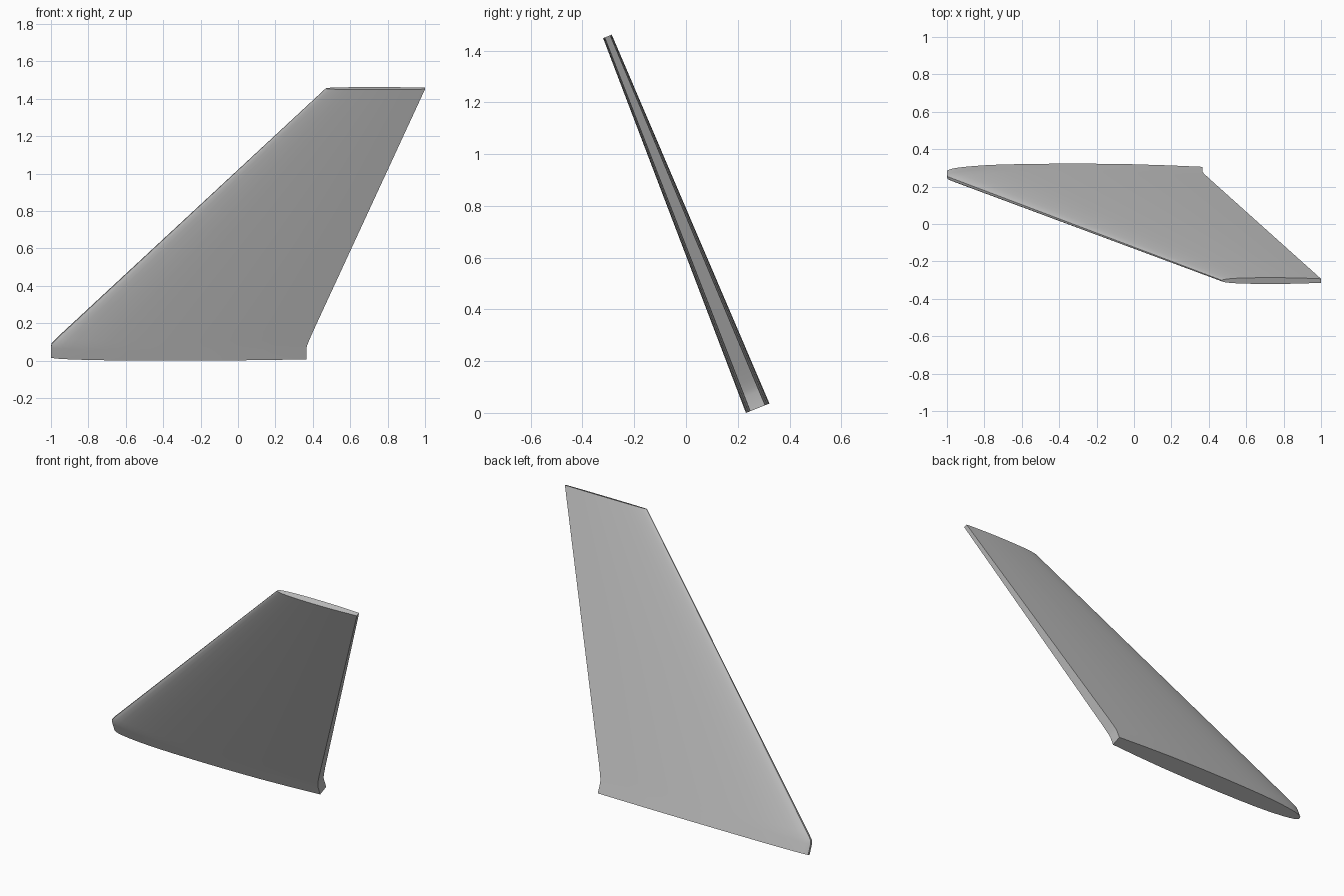
import bpy, bmesh, math

cube = bpy.data.objects.get("Cube")
if cube:
    bpy.data.objects.remove(cube, do_unlink=True)

# Painted grey skin
grey = bpy.data.materials.new("fin grey")
grey.use_nodes = True
color = (0.5, 0.5, 0.5, 1)
grey.diffuse_color = color
grey.node_tree.nodes["Principled BSDF"].inputs["Base Color"].default_value = color

# Half profile: chord fraction and thickness fraction, nose to blunt tail
PROFILE = [(0, 0.15), (0.005, 0.25), (0.02, 0.41), (0.045, 0.54), (0.08, 0.66),
           (0.14, 0.8), (0.21, 0.9), (0.3, 0.96), (0.42, 1), (0.57, 1),
           (0.72, 0.94), (0.87, 0.8), (1, 0.63)]

# Stations up the span: height, nose x, tail x
STATIONS = [(0, -1, 0.365), (0.055, -1, 0.365), (0.075, -0.995, 0.37),
            (0.105, -0.965, 0.382), (0.15, -0.916, 0.402), (1.437, 0.47, 1)]
CANT = math.radians(22)
HEIGHT = STATIONS[-1][0]
ROOT_Y, ROOT_Z = 0.277, 0.018
ROOT_HALF, TIP_HALF = 0.049, 0.018


def section(bm, height, nose, tail):
    """Closed airfoil ring lying square to the canted span."""
    half = ROOT_HALF + (TIP_HALF - ROOT_HALF) * height / HEIGHT
    y, z = ROOT_Y - height * math.tan(CANT), ROOT_Z + height
    sides = [(c, t) for c, t in PROFILE] + [(c, -t) for c, t in reversed(PROFILE)]
    return [bm.verts.new((nose + c * (tail - nose),
                          y + t * half * math.cos(CANT),
                          z + t * half * math.sin(CANT))) for c, t in sides]


# Loft the sections and cap both ends
bm = bmesh.new()
rings = [section(bm, *s) for s in STATIONS]
for low, high in zip(rings, rings[1:]):
    for i in range(len(low)):
        j = (i + 1) % len(low)
        bm.faces.new((low[i], low[j], high[j], high[i]))
bm.faces.new(rings[0])
bm.faces.new(rings[-1])
bmesh.ops.recalc_face_normals(bm, faces=bm.faces)

mesh = bpy.data.meshes.new("tail_fin")
bm.to_mesh(mesh)
bm.free()
mesh.materials.append(grey)
fin = bpy.data.objects.new("tail_fin", mesh)
bpy.context.collection.objects.link(fin)

# Smooth skin, crisp tail edge and caps
bpy.ops.object.select_all(action="DESELECT")
fin.select_set(True)
bpy.context.view_layer.objects.active = fin
bpy.ops.object.shade_smooth_by_angle(angle=math.radians(40))
